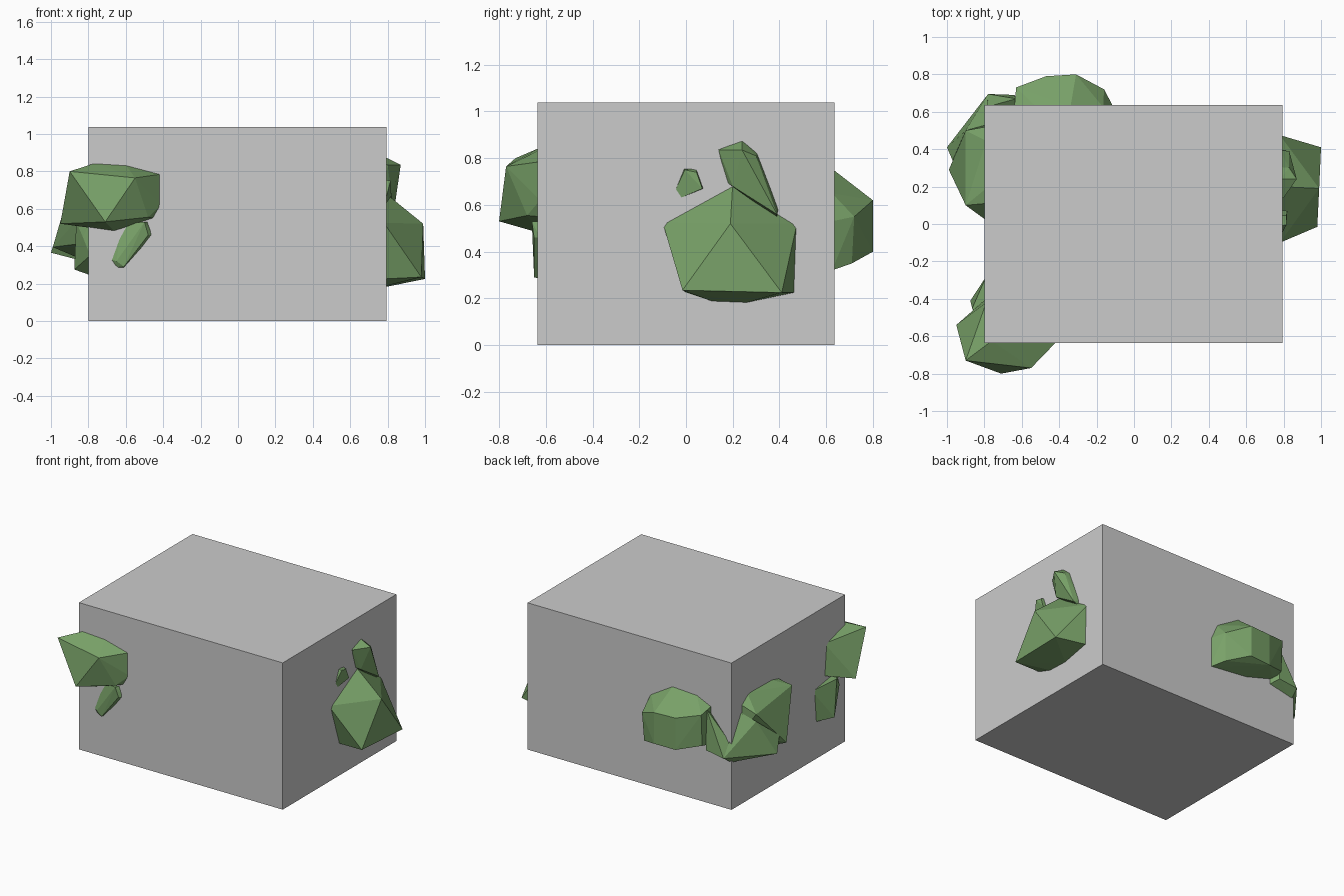
import bpy, bmesh

green = bpy.data.materials.new("leaf_green")
green.diffuse_color = (0.19, 0.36, 0.14, 1)

# wall planes, set slightly inside the block so clumps sink into it
L, R, F, B = -0.79, 0.78, -0.625, 0.625


def on_x(x, pts):
    return [(x, y, z) for y, z in pts]


def on_y(y, pts):
    return [(x, y, z) for x, z in pts]


def finish(bm, name, mat=None):
    bmesh.ops.recalc_face_normals(bm, faces=bm.faces)
    me = bpy.data.meshes.new(name)
    bm.to_mesh(me)
    bm.free()
    ob = bpy.data.objects.new(name, me)
    bpy.context.collection.objects.link(ob)
    if mat:
        me.materials.append(mat)


def clump(name, foot, tips):
    """Faceted leaf clump: hull of its outline on the wall and its outer tips."""
    bm = bmesh.new()
    for p in foot + tips:
        bm.verts.new(p)
    res = bmesh.ops.convex_hull(bm, input=bm.verts)
    junk = [v for v in res["geom_interior"] if isinstance(v, bmesh.types.BMVert)]
    bmesh.ops.delete(bm, geom=junk, context='VERTS')
    finish(bm, name, green)


# block
bm = bmesh.new()
bmesh.ops.create_cube(bm, size=1)
for v in bm.verts:
    v.co = (v.co.x * 1.595 - 0.003, v.co.y * 1.27, (v.co.z + 0.5) * 1.038)
finish(bm, "block")

# front left corner: big clump over the edge, two leaves under it
clump("front_corner_clump",
      on_y(F, [(-.41, .785), (-.41, .62), (-.45, .55), (-.66, .48), (-.8, .5), (-.6, .835), (-.76, .845)])
      + on_x(L, [(-.40, .55), (-.42, .77), (-.555, .81)]),
      [(-.90, -.73, .80), (-.55, -.77, .765), (-.71, -.80, .53), (-.95, -.54, .52), (-.48, -.68, .555)])
clump("front_leaf",
      on_y(F, [(-.62, .52), (-.48, .53), (-.455, .46), (-.61, .285), (-.66, .285), (-.69, .33)]),
      [(-.50, -.66, .53), (-.48, -.65, .46), (-.61, -.65, .29), (-.65, -.65, .32)])
clump("left_leaf",
      on_x(L, [(-.28, .487), (-.30, .26), (-.42, .245), (-.55, .35), (-.55, .53)]),
      [(-.875, -.41, .275), (-.865, -.45, .53), (-.83, -.53, .45)])

# back left corner: a clump on each wall joined by a web around the edge
clump("back_clump",
      on_y(B, [(-.11, .32), (-.11, .53), (-.165, .65), (-.34, .755), (-.52, .745), (-.64, .69),
               (-.64, .42), (-.40, .35)]),
      [(-.16, .72, .55), (-.31, .80, .62), (-.47, .79, .62), (-.63, .73, .66),
       (-.63, .72, .44), (-.47, .79, .395), (-.31, .80, .40), (-.17, .71, .35)])
clump("left_clump",
      on_x(L, [(.02, .62), (.11, .73), (.19, .75), (.445, .755), (.52, .70), (.52, .50), (.10, .42), (.30, .31)]),
      [(-.90, .10, .705), (-.90, .50, .65), (-.99, .29, .395)])
clump("web_back",
      on_y(B, [(-.79, .46), (-.60, .68), (-.60, .37), (-.79, .33)]),
      [(-.63, .67, .68), (-.64, .69, .40), (-.78, .695, .38)])
clump("web_left",
      on_x(L, [(.625, .46), (.53, .65), (.30, .31), (.625, .33)]),
      [(-.78, .695, .38), (-1.0, .41, .365), (-.90, .50, .60), (-.97, .34, .46)])

# right wall: large clump, upright leaf and small leaf
clump("right_clump",
      on_x(R, [(-.10, .525), (.20, .69), (.475, .52), (.465, .225), (.25, .18), (.12, .185), (0, .225)]),
      [(.99, .19, .52), (1.0, .41, .225), (.98, -.015, .235)])
clump("right_upper_leaf",
      on_x(R, [(.14, .84), (.24, .88), (.305, .825), (.395, .59), (.39, .54), (.17, .70)]),
      [(.87, .24, .835), (.80, .14, .835), (.82, .20, .68), (.83, .39, .56), (.83, .30, .81)])
clump("right_small_leaf",
      on_x(R, [(-.07, .61), (-.01, .755), (.045, .755), (.075, .67)]),
      [(.815, .045, .74), (.815, -.005, .75), (.82, .07, .67)])
